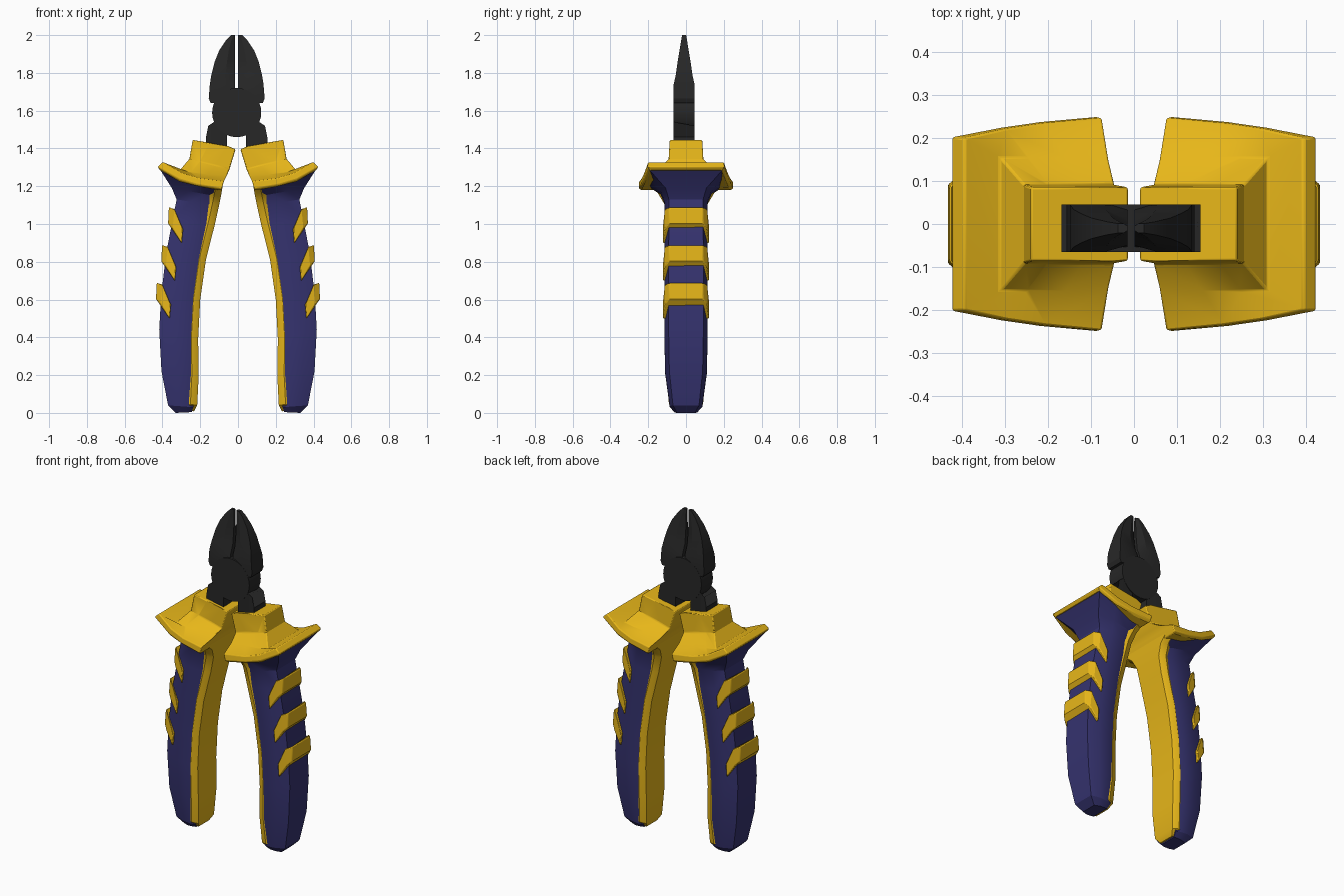
import bpy, bmesh, math

def material(name, rgb):
    m = bpy.data.materials.new(name)
    m.diffuse_color = (*rgb, 1)
    return m

YELLOW = material("yellow_rubber", (0.80, 0.47, 0.01))
BLUE = material("blue_rubber", (0.036, 0.033, 0.16))
DARK = material("dark_steel", (0.02, 0.02, 0.02))

def loft(name, halves, mat, bevel=0.0, offset=(0, 0, 0)):
    """Skin rings given as +y half outlines, mirrored in y, then mirrored across x."""
    bm = bmesh.new()
    rings = []
    for half in halves:
        pts = list(half) + [(x, -y, z) for x, y, z in reversed(half)]
        rings.append([bm.verts.new(p) for p in pts])
    n = len(rings[0])
    for a, b in zip(rings, rings[1:]):
        for i in range(n):
            j = (i + 1) % n
            bm.faces.new((a[i], a[j], b[j], b[i]))
    bm.faces.new(rings[0])
    bm.faces.new(rings[-1])
    bmesh.ops.recalc_face_normals(bm, faces=bm.faces)
    me = bpy.data.meshes.new(name)
    bm.to_mesh(me)
    bm.free()
    me.materials.append(mat)
    ob = bpy.data.objects.new(name, me)
    ob.location = offset
    bpy.context.collection.objects.link(ob)
    if bevel:
        bv = ob.modifiers.new("bevel", 'BEVEL')
        bv.width, bv.segments, bv.limit_method = bevel, 2, 'ANGLE'
        bv.angle_limit = math.radians(40)
    ob.modifiers.new("mirror", 'MIRROR').use_mirror_merge = False
    return ob

def prism(name, pts, mat, bevel=0.0, offset=(0, 0, 0)):
    """Side plates: pts are (x, z, half depth), bridged straight through y."""
    k = len(pts) // 2
    top, bottom = pts[:k], pts[k:][::-1]
    rings = [[(x, y, z) for x, z, y in row] for row in (bottom, top)]
    return loft(name, rings, mat, bevel, offset)

# blue grip bodies: inner x,z / outer x,z / half depth
grip = [(.245, .004, .33, .0, .06), (.236, .03, .37, .04, .086),
        (.242, .2, .405, .22, .110), (.244, .4, .417, .44, .115),
        (.232, .6, .407, .62, .115), (.205, .8, .381, .84, .115),
        (.165, 1.0, .347, 1.02, .113), (.145, 1.1, .325, 1.13, .113),
        (.13, 1.15, .35, 1.19, .135), (.12, 1.19, .412, 1.287, .2)]
rings = []
for xi, zi, xo, zo, h in grip:
    at = lambda t, k: (xi + (xo - xi) * t, h * k, zi + (zo - zi) * t)
    top = xo > .4 and zo > 1.2
    rings.append([at(0, .92), at(.2, 1), at(.6, 1), at(1, .97 if top else .8)])
loft("grip_body", rings, BLUE)

# yellow inner strips, widening up into the guard
strip = [(.232, .008, .05), (.216, .04, .075), (.208, .2, .088), (.211, .39, .09),
         (.2, .6, .09), (.17, .81, .09), (.122, 1.0, .09), (.1, 1.1, .095),
         (.088, 1.16, .125), (.078, 1.22, .2)]
loft("inner_strip", [[(x, h, z), (x + .012, h * 1.1, z + .002), (x + .036, h * 1.2, z + .005),
                      (x + .06, h * 1.1, z + .01)] for x, z, h in strip], YELLOW)

# flared hand guard with collar
loft("hand_guard", [
    [(.09, .235, 1.178), (.22, .225, 1.20), (.31, .212, 1.222), (.413, .19, 1.285)],
    [(.085, .25, 1.187), (.22, .238, 1.21), (.31, .225, 1.237), (.425, .203, 1.303)],
    [(.075, .248, 1.225), (.21, .235, 1.242), (.30, .222, 1.27), (.397, .2, 1.328)],
    [(.06, .155, 1.255), (.16, .155, 1.262), (.25, .155, 1.272), (.312, .155, 1.28)],
    [(.045, .092, 1.29), (.12, .092, 1.31), (.2, .092, 1.33), (.257, .092, 1.345)],
    [(.013, .086, 1.395), (.05, .086, 1.415), (.15, .086, 1.43), (.24, .086, 1.445)],
], YELLOW, .005)

# yellow chevron ribs wrapped over the outer side of each grip
for i, (x, z) in enumerate([(.366, 1.088), (.402, .888), (.43, .688)]):
    prism(f"chevron_rib_{i + 1}", [
        (x, z, .088), (x - .03, z - .005, .112), (x - .075, z - .115, .124),
        (x - .068, z - .19, .124), (x - .02, z - .112, .112), (x + .004, z - .085, .092)],
        YELLOW, .005)

# cutting jaws: z, outer x, inner half depth, outer half depth
head = (-.007, -.01, 0)
jaws = [(1.64, .138, .05, .055), (1.665, .148, .05, .055), (1.74, .142, .04, .055),
        (1.79, .134, .02, .044), (1.86, .116, .012, .034), (1.92, .092, .008, .024),
        (1.975, .055, .006, .015), (2.0, .03, .005, .011)]
loft("cutting_jaw", [[(.008, yi, z), (.008 + (xo - .008) * .4, yo, z), (xo, yo, z)]
                     for z, xo, yi, yo in jaws], DARK, 0, head)

# tangs running into the collars
prism("handle_tang", [
    (.05, 1.47, .05), (.075, 1.52, .052), (.12, 1.54, .055), (.15, 1.52, .055), (.162, 1.46, .055),
    (.163, 1.37, .055), (.15, 1.36, .055), (.12, 1.36, .055), (.09, 1.36, .052), (.05, 1.36, .05)],
    DARK, 0, head)

# pivot disc, flattened along the bottom
bpy.ops.mesh.primitive_cylinder_add(vertices=32, radius=.13, depth=.111,
                                    location=(-.007, -.01, 1.59), rotation=(math.pi / 2, 0, 0))
disc = bpy.context.object
disc.name = "pivot_disc"
disc.data.materials.append(DARK)

# smooth shading with kept edges
bpy.ops.object.select_all(action='SELECT')
bpy.ops.object.shade_smooth_by_angle(angle=math.radians(25))
